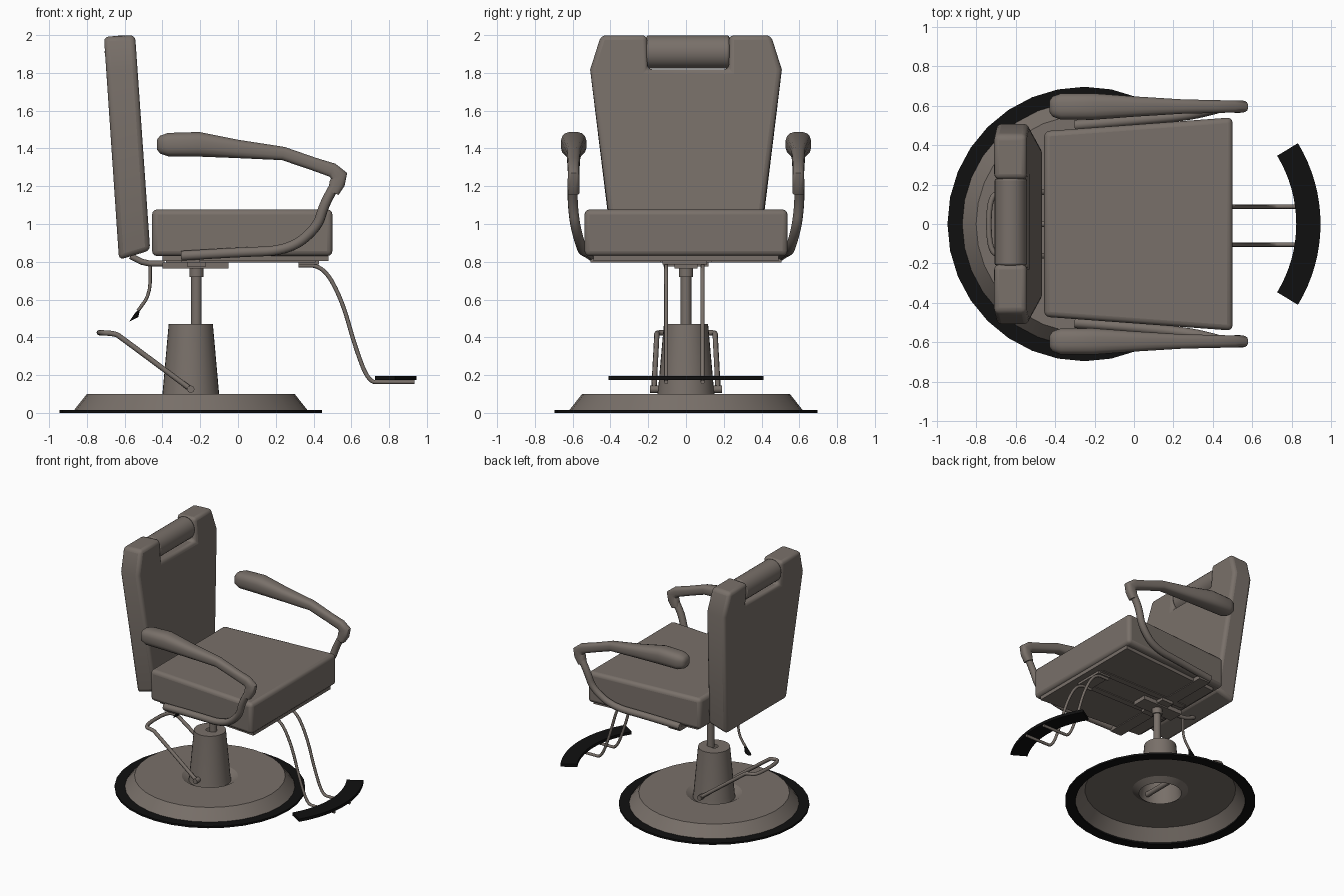
import bpy, bmesh, math
from mathutils import Vector

if "Cube" in bpy.data.objects:
    bpy.data.objects.remove(bpy.data.objects["Cube"])


def material(name, rgb):
    m = bpy.data.materials.new(name)
    m.diffuse_color = (*rgb, 1)
    m.use_nodes = True
    m.node_tree.nodes["Principled BSDF"].inputs["Base Color"].default_value = m.diffuse_color
    return m


TAUPE = material("taupe", (0.19, 0.162, 0.142))
BLACK = material("black rubber", (0.005, 0.005, 0.005))


def add(name, bm, mat, angle=35, bevel=0, segs=3, closed=True):
    if closed:
        bmesh.ops.recalc_face_normals(bm, faces=bm.faces)
    me = bpy.data.meshes.new(name)
    bm.to_mesh(me)
    bm.free()
    me.materials.append(mat)
    ob = bpy.data.objects.new(name, me)
    bpy.context.collection.objects.link(ob)
    if bevel:
        b = ob.modifiers.new("bevel", 'BEVEL')
        b.width, b.segments, b.limit_method = bevel, segs, 'ANGLE'
    bpy.ops.object.select_all(action='DESELECT')
    bpy.context.view_layer.objects.active = ob
    ob.select_set(True)
    bpy.ops.object.shade_smooth_by_angle(angle=math.radians(angle))
    return ob


def loft(name, rings, mat, caps=True, loop=False, **kw):
    """Skin a list of closed rings of equal size."""
    bm = bmesh.new()
    vs = [[bm.verts.new(p) for p in r] for r in rings]
    n = len(vs[0])
    pairs = list(zip(vs, vs[1:])) + ([(vs[-1], vs[0])] if loop else [])
    for a, b in pairs:
        for i in range(n):
            j = (i + 1) % n
            bm.faces.new((a[i], a[j], b[j], b[i]))
    if caps and not loop:
        bm.faces.new(vs[0])
        bm.faces.new(vs[-1])
    return add(name, bm, mat, **kw)


def lathe(name, profile, mat, cx, n=32, **kw):
    rings = [[(cx + r * math.cos(2 * math.pi * i / n), r * math.sin(2 * math.pi * i / n), z)
              for i in range(n)] for r, z in profile]
    return loft(name, rings, mat, **kw)


def box(name, x0, x1, y0, y1, z0, z1, mat=TAUPE):
    rings = [[(x0, y0, z), (x1, y0, z), (x1, y1, z), (x0, y1, z)] for z in (z0, z1)]
    return loft(name, rings, mat)


def tube(name, pts, r, mat=TAUPE, rounds=3, res=2):
    """Round bar along a path whose corners are cut smooth."""
    pts = [Vector(p) for p in pts]
    for _ in range(rounds):
        new = [pts[0]]
        for a, b in zip(pts, pts[1:]):
            new += [a.lerp(b, 0.25), a.lerp(b, 0.75)]
        pts = new + [pts[-1]]
    cu = bpy.data.curves.new(name, 'CURVE')
    cu.dimensions = '3D'
    cu.bevel_depth, cu.bevel_resolution, cu.use_fill_caps = r, res, True
    s = cu.splines.new('POLY')
    s.points.add(len(pts) - 1)
    for q, p in zip(s.points, pts):
        q.co = (*p, 1)
    tmp = bpy.data.objects.new("tmp", cu)
    bpy.context.collection.objects.link(tmp)
    dg = bpy.context.evaluated_depsgraph_get()
    me = bpy.data.meshes.new_from_object(tmp.evaluated_get(dg))
    bm = bmesh.new()
    bm.from_mesh(me)
    bpy.data.objects.remove(tmp)
    bpy.data.meshes.remove(me)
    return add(name, bm, mat, angle=50)


# base: rubber ring, and hollow dish flowing into the tapered column
CX = -0.25
lathe("base_ring", [(0.62, 0), (0.695, 0), (0.695, 0.015), (0.62, 0.015)], BLACK, CX, loop=True)
bm_profile = [(0.62, 0.012), (0.55, 0.10), (0.205, 0.10), (0.155, 0.07), (0.15, 0.10),
              (0.117, 0.47), (0.03, 0.47)]
lathe("base_and_column", bm_profile, TAUPE, CX, caps=False, angle=20)

# lifting piston and collar
lathe("piston", [(0.028, 0.46), (0.028, 0.74)], TAUPE, -0.22, n=20)
lathe("piston_collar", [(0.038, 0.72), (0.038, 0.77)], TAUPE, -0.22, n=20)

# pump pedal: axle through the column and a U-shaped bar
tube("pedal_axle", [(CX, -0.19, 0.125), (CX, 0.19, 0.125)], 0.02, rounds=0)
side = [(CX, 0.17, 0.125), (-0.62, 0.155, 0.40), (-0.65, 0.155, 0.42), (-0.735, 0.15, 0.425)]
tube("pedal_bar", side + [(x, -y, z) for x, y, z in reversed(side)], 0.014)

# under-seat support
box("mount_plate", -0.40, -0.05, -0.06, 0.06, 0.765, 0.797)
box("mount_cross_plate", -0.27, -0.17, -0.12, 0.12, 0.775, 0.80)
box("cross_strip", -0.30, -0.20, -0.505, 0.505, 0.797, 0.828)
for s in (-1, 1):
    box("seat_rail", -0.38, 0.41, s * 0.11 - 0.025, s * 0.11 + 0.025, 0.797, 0.83)
loft("seat_board", [[(-0.40, -0.42, z), (0.48, -0.49, z), (0.48, 0.49, z), (-0.40, 0.42, z)]
                    for z in (0.803, 0.835)], TAUPE)

# recline bracket and lever
tube("recline_bracket", [(-0.57, 0, 0.83), (-0.49, 0, 0.79), (-0.39, 0, 0.79)], 0.016, rounds=1)
tube("recline_lever", [(-0.465, 0, 0.79), (-0.465, 0, 0.63), (-0.53, 0, 0.54)], 0.009, rounds=2)
grip = [((-0.53, 0.54), 0.011), ((-0.552, 0.495), 0.024)]
loft("lever_grip", [[(x + r * math.cos(a), r * math.sin(a), z + 0.5 * r * math.cos(a))
                     for a in [k * math.pi / 5 for k in range(10)]] for (x, z), r in grip], BLACK)

# seat cushion
loft("seat", [[(-0.455, -0.47, z), (0.50, -0.54, z), (0.50, 0.54, z), (-0.455, 0.47, z)]
              for z in (0.83, 1.077)], TAUPE, bevel=0.028)

# backrest: notched outline, leaning backwards
outline = [(-0.385, 0.86), (0.385, 0.86), (0.507, 1.82), (0.45, 2.0), (0.227, 2.0),
           (0.227, 1.82), (-0.205, 1.82), (-0.205, 2.0), (-0.45, 2.0), (-0.507, 1.82)]
rings = []
for t in (0, 0.165):
    rings.append([(-0.465 - 0.07 * (z - 0.86) - t, y,
                   z - t * (0.30 if z < 1 else 0.05)) for y, z in outline])
loft("backrest", rings, TAUPE, bevel=0.026)

# headrest roll in the notch
loft("headrest_roll", [[(-0.624 + 0.082 * math.cos(a), y, 1.91 + 0.088 * math.sin(a))
                        for a in [k * math.pi / 14 for k in range(28)]]
                       for y in (-0.21, 0.23)], TAUPE, bevel=0.01, segs=2)

# armrests: x, z, half width, half height along the pad and round the elbow
pad = [(-0.428, 1.42, 0.03, 0.028), (-0.412, 1.42, 0.052, 0.048), (-0.37, 1.42, 0.067, 0.063),
       (-0.21, 1.422, 0.068, 0.066), (0.0, 1.397, 0.052, 0.049), (0.24, 1.373, 0.037, 0.036),
       (0.40, 1.318, 0.033, 0.035), (0.50, 1.285, 0.031, 0.038), (0.535, 1.255, 0.031, 0.046),
       (0.525, 1.215, 0.032, 0.042), (0.505, 1.165, 0.031, 0.030)]


def rounded(v):
    return math.copysign(abs(v) ** 0.7, v)


for s, label in ((-1, "front"), (1, "rear")):
    rings = []
    for i, (x, z, w, h) in enumerate(pad):
        a, b = pad[max(i - 1, 0)], pad[min(i + 1, len(pad) - 1)]
        d = Vector((b[0] - a[0], b[1] - a[1])).normalized()
        ring = []
        for k in range(16):
            t = 2 * math.pi * (k + 0.5) / 16
            u, v = w * rounded(math.cos(t)), h * rounded(math.sin(t))
            ring.append((x - d.y * v, s * 0.595 + u, z + d.x * v))
        rings.append(ring)
    loft(label + "_armrest_pad", rings, TAUPE, angle=40)
    tube(label + "_armrest_tube",
         [(-0.30, s * 0.50, 0.832), (0.0, s * 0.525, 0.85), (0.27, s * 0.55, 0.86),
          (0.42, s * 0.585, 0.98), (0.455, s * 0.60, 1.10), (0.51, s * 0.60, 1.20)],
         0.027, res=3)

# footrest: bracket, two bent bars and a curved tread
box("footrest_bracket", 0.32, 0.43, -0.125, 0.11, 0.785, 0.805)
for y in (-0.105, 0.088):
    tube("footrest_bar", [(0.32, y, 0.78), (0.45, y, 0.78), (0.55, y, 0.60), (0.62, y, 0.35),
                          (0.69, y, 0.165), (0.76, y, 0.163), (0.935, y, 0.163)], 0.011)
rings = []
for i in range(17):
    a = math.radians(-31.3 + 62.6 * i / 16)
    rings.append([(0.157 + r * math.cos(a), r * math.sin(a), z)
                  for r, z in ((0.665, 0.173), (0.788, 0.173), (0.788, 0.196), (0.665, 0.196))])
loft("footrest_tread", rings, BLACK)
